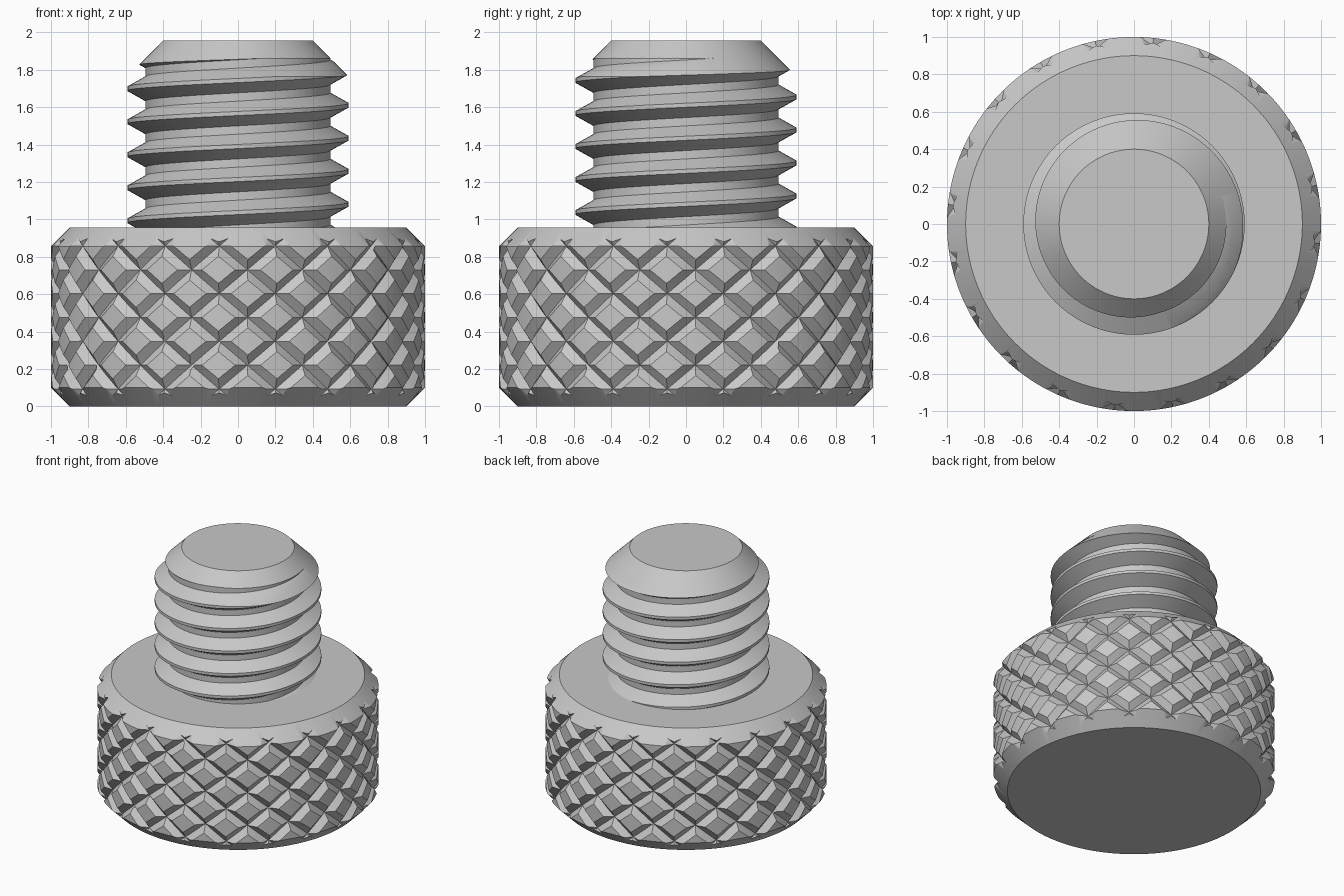
import bpy, bmesh, math
from math import sin, cos, pi, radians

if "Cube" in bpy.data.objects:
    bpy.data.objects.remove(bpy.data.objects["Cube"])

steel = bpy.data.materials.new("steel_grey")
steel.diffuse_color = (0.58, 0.58, 0.58, 1)
steel.use_nodes = True
steel.node_tree.nodes["Principled BSDF"].inputs["Base Color"].default_value = steel.diffuse_color


def make_object(name, bm):
    bmesh.ops.recalc_face_normals(bm, faces=bm.faces)
    mesh = bpy.data.meshes.new(name)
    bm.to_mesh(mesh)
    bm.free()
    obj = bpy.data.objects.new(name, mesh)
    bpy.context.collection.objects.link(obj)
    mesh.materials.append(steel)
    return obj


def revolve(name, profile, segs):
    """Closed solid of revolution from (radius, z) points, capped flat."""
    bm = bmesh.new()
    rings = [[bm.verts.new((r * cos(2 * pi * i / segs), r * sin(2 * pi * i / segs), z))
              for i in range(segs)] for r, z in profile]
    for a, b in zip(rings, rings[1:]):
        for i in range(segs):
            k = (i + 1) % segs
            bm.faces.new((a[i], a[k], b[k], b[i]))
    bm.faces.new(rings[0][::-1])
    bm.faces.new(rings[-1])
    return make_object(name, bm)


def boolean(obj, tool, operation):
    """Apply a boolean and remove the tool."""
    tool.hide_render = True
    mod = obj.modifiers.new("cut", 'BOOLEAN')
    mod.operation = operation
    mod.solver = 'EXACT'
    mod.object = tool
    dg = bpy.context.evaluated_depsgraph_get()
    mesh = bpy.data.meshes.new_from_object(obj.evaluated_get(dg))
    obj.modifiers.clear()
    obj.data = mesh
    bpy.data.objects.remove(tool)


def smooth(obj):
    bpy.ops.object.select_all(action='DESELECT')
    obj.select_set(True)
    bpy.context.view_layer.objects.active = obj
    bpy.ops.object.shade_smooth_by_angle(angle=radians(25))


# Knurled head: chamfered disc with V grooves of both hands
HEAD_TOP, DEPTH = 0.955, 0.042
STARTS, RISE = 20, 0.1275 / radians(9)      # grooves per hand, z per radian


def groove_cutter(hand):
    bm = bmesh.new()
    slope = math.atan(RISE)
    steps, top = 44, 0.09                   # top: cutter height above groove bottom
    for s in range(STARTS):
        rings = []
        for j in range(steps + 1):
            z = -0.06 + 1.08 * j / steps
            th = radians(3) + 2 * pi * s / STARTS + hand * (z - 0.475) / RISE
            ring = []
            for side, lift in ((0, 0), (1, top), (-1, top)):
                r = 1 - DEPTH + lift
                w = side * lift             # 90 degree groove
                a = th - hand * w * sin(slope)
                ring.append(bm.verts.new((r * cos(a), r * sin(a), z + w * cos(slope))))
            rings.append(ring)
        for a, b in zip(rings, rings[1:]):
            for i in range(3):
                k = (i + 1) % 3
                bm.faces.new((a[i], a[k], b[k], b[i]))
        bm.faces.new(rings[0][::-1])
        bm.faces.new(rings[-1])
    bmesh.ops.triangulate(bm, faces=bm.faces)
    return make_object("groove_cutter", bm)


head = revolve("knurled_head", [(0.9, 0), (1, 0.1), (1, 0.855), (0.9, HEAD_TOP)], 160)
for hand in (1, -1):
    boolean(head, groove_cutter(hand), 'DIFFERENCE')
smooth(head)

# Threaded shank: one continuous right-hand helical surface
PITCH, CREST, ROOT, SEGS = 0.1765, 0.592, 0.494, 96
OUTLINE = [(CREST, -0.011), (CREST, 0.011), (ROOT, 0.066), (ROOT, 0.1105)]
TURNS = 9
bm = bmesh.new()
cols = []
for i in range(SEGS):
    a = 2 * pi * i / SEGS
    base = 1.61 - 5 * PITCH + PITCH * i / SEGS
    cols.append([bm.verts.new((r * cos(a), r * sin(a), base + t * PITCH + dz))
                 for t in range(TURNS) for r, dz in OUTLINE])
rows = len(cols[0])
for i in range(SEGS):
    last = i == SEGS - 1
    shift = 4 if last else 0                # the seam climbs one pitch
    a, b = cols[i], cols[(i + 1) % SEGS]
    for j in range(rows - 1 - shift):
        bm.faces.new((a[j], b[j + shift], b[j + shift + 1], a[j + 1]))
# close both ends with fans
rim = [e for e in bm.edges if e.is_boundary]
low = bm.verts.new((0, 0, 0.55))
high = bm.verts.new((0, 0, 2.5))
for e in rim:
    tip = low if e.verts[0].co.z < 1.4 else high
    bm.faces.new((e.verts[0], e.verts[1], tip))
bmesh.ops.triangulate(bm, faces=bm.faces)
shank = make_object("threaded_shank", bm)

# trim the shank to length with a chamfered tip
envelope = revolve("shank_envelope", [(0.7, 0.945), (0.7, 1.655), (0.4, 1.955)], 128)
boolean(shank, envelope, 'INTERSECT')
smooth(shank)
